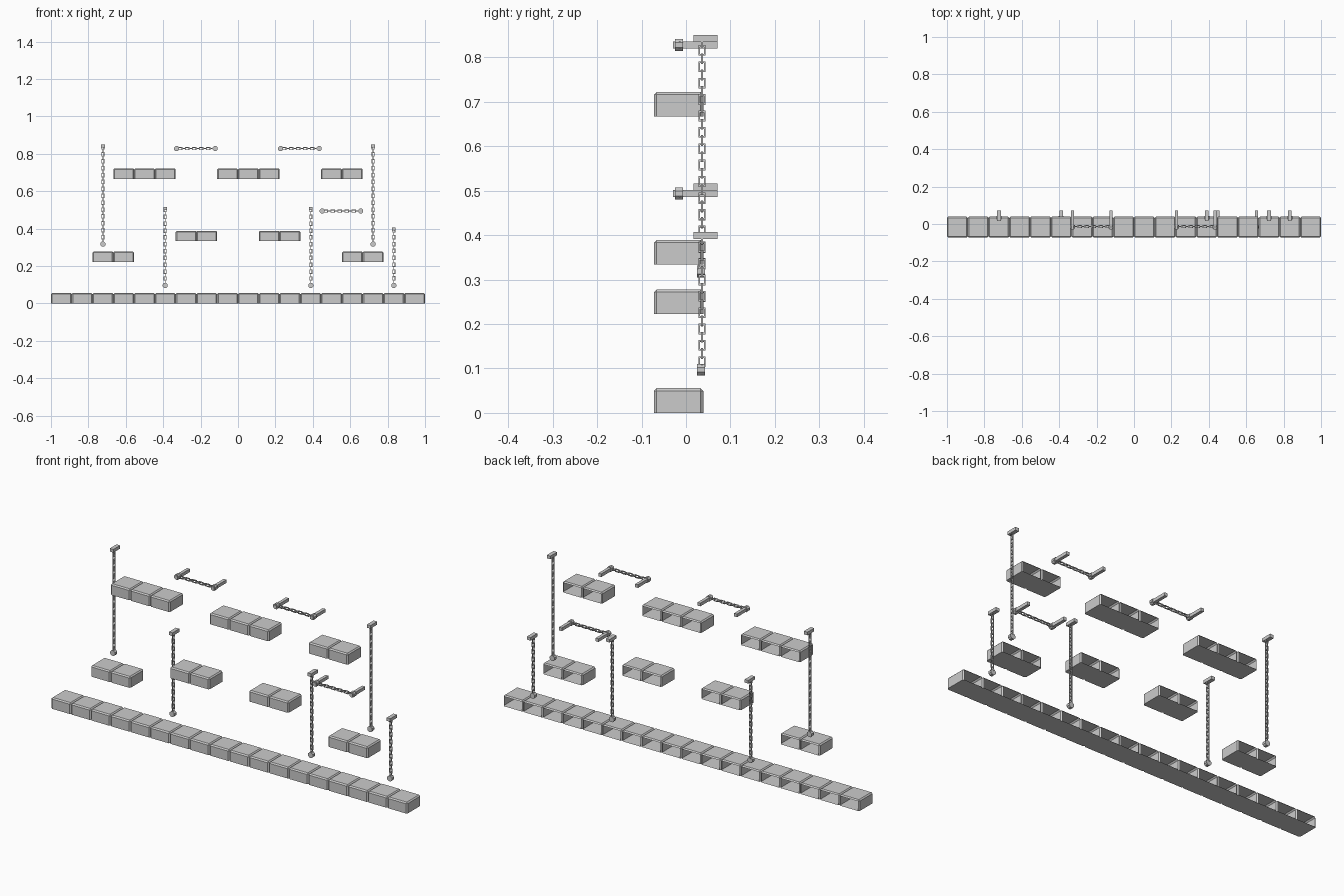
import bpy, bmesh
from math import pi
from mathutils import Matrix, Vector

cube = bpy.data.objects.get("Cube")
if cube:
    bpy.data.objects.remove(cube)

U = 1 / 9                 # block pitch
FRONT, BACK = -0.072, 0.039
PITCH = 0.0184            # link spacing


def finish(bm, name):
    mesh = bpy.data.meshes.new(name)
    bm.to_mesh(mesh)
    bm.free()
    obj = bpy.data.objects.new(name, mesh)
    bpy.context.collection.objects.link(obj)
    return obj


def add_box(bm, center, size):
    mat = Matrix.Translation(center) @ Matrix.Diagonal((*size, 1))
    return bmesh.ops.create_cube(bm, size=1, matrix=mat)["verts"]


# Hollow block: chamfered top and upright edges, open at the back
def block_mesh():
    bm = bmesh.new()
    add_box(bm, (U / 2, (FRONT + BACK) / 2, U / 4), (U, BACK - FRONT, U / 2))
    edges = [e for e in bm.edges if any(v.co.z > 0.01 for v in e.verts)]
    bmesh.ops.bevel(bm, geom=edges, offset=0.006, segments=1, affect='EDGES')
    bm.normal_update()
    opening = [f for f in bm.faces if f.normal.y > 0.99]
    bmesh.ops.delete(bm, geom=opening, context='FACES')
    mesh = bpy.data.meshes.new("block")
    bm.to_mesh(mesh)
    bm.free()
    return mesh


BLOCK = block_mesh()


def block_row(name, start, count, z):
    bm = bmesh.new()
    for i in range(count):
        old = len(bm.verts)
        bm.from_mesh(BLOCK)
        bm.verts.ensure_lookup_table()
        bmesh.ops.translate(bm, verts=bm.verts[old:], vec=((start + i) * U, 0, z))
    finish(bm, name)


# Rectangular link in the local XZ plane, long along Z
def add_link(bm, mat, width=0.016, length=0.024, bar=0.004):
    verts = []
    for side in (-1, 1):
        verts += add_box(bm, (side * (width - bar) / 2, 0, 0), (bar, bar, length))
        verts += add_box(bm, (0, 0, side * (length - bar) / 2), (width - 2 * bar, bar, bar))
    bmesh.ops.transform(bm, matrix=mat, verts=verts)


def chain(name, start, direction, length):
    bm = bmesh.new()
    direction = Vector(direction)
    aim = direction.to_track_quat('Z', 'Y').to_matrix().to_4x4()
    count = round(length / PITCH)
    for i in range(count + 1):
        pos = Vector(start) + direction * (length * i / count)
        turn = Matrix.Rotation(pi / 2 * (i % 2), 4, 'Z')
        add_link(bm, Matrix.Translation(pos) @ aim @ turn)
    finish(bm, name)


# Eight-sided knob, its axis running front to back
def knob(name, center):
    bm = bmesh.new()
    mat = Matrix.Translation(center) @ Matrix.Rotation(pi / 2, 4, 'X') @ Matrix.Rotation(pi / 8, 4, 'Z')
    bmesh.ops.create_cone(bm, cap_ends=True, segments=8, radius1=0.0145,
                          radius2=0.0145, depth=0.018, matrix=mat)
    finish(bm, name)


def bracket(name, x, y0, y1, z, width):
    bm = bmesh.new()
    add_box(bm, (x, (y0 + y1) / 2, z), (width, y1 - y0, 0.016))
    finish(bm, name)


def hanging_chain(name, x, top, bottom):
    bracket(name + "_bracket", x, 0.017, 0.071, top - 0.008, 0.02)
    chain(name, (x, 0.036, top - 0.016), (0, 0, -1), top - 0.016 - bottom)
    knob(name + "_weight", (x, 0.034, bottom))


def rail_chain(name, x0, x1, z):
    for side, x in (("right", x0), ("left", x1)):
        bracket(f"{name}_{side}_arm", x, -0.029, 0.071, z, 0.016)
        knob(f"{name}_{side}_knob", (x, -0.016, z))
    chain(name, (x0, -0.014, z), (1, 0, 0), x1 - x0)


# Ground row and floating platforms, in block units
block_row("ground_blocks", -9, 18, 0)
platforms = [(-6, 3, 6), (-1, 3, 6), (4, 2, 6), (-3, 2, 3), (1, 2, 3), (-7, 2, 2), (5, 2, 2)]
for i, (start, count, level) in enumerate(platforms, 1):
    block_row(f"platform_{i}", start, count, level * U)

# Hanging chains with weights
for side, s in (("right", -1), ("left", 1)):
    hanging_chain(f"tall_chain_{side}", s * 0.722, 0.85, 0.318)
    hanging_chain(f"middle_chain_{side}", s * 0.389, 0.516, 0.097)
hanging_chain("short_chain", 0.833, 0.407, 0.097)

# Level chains between pairs of wall arms
for i, (x, z) in enumerate([(-0.328, 0.828), (0.228, 0.828), (0.45, 0.494)], 1):
    rail_chain(f"rail_chain_{i}", x, x + 0.206, z)
